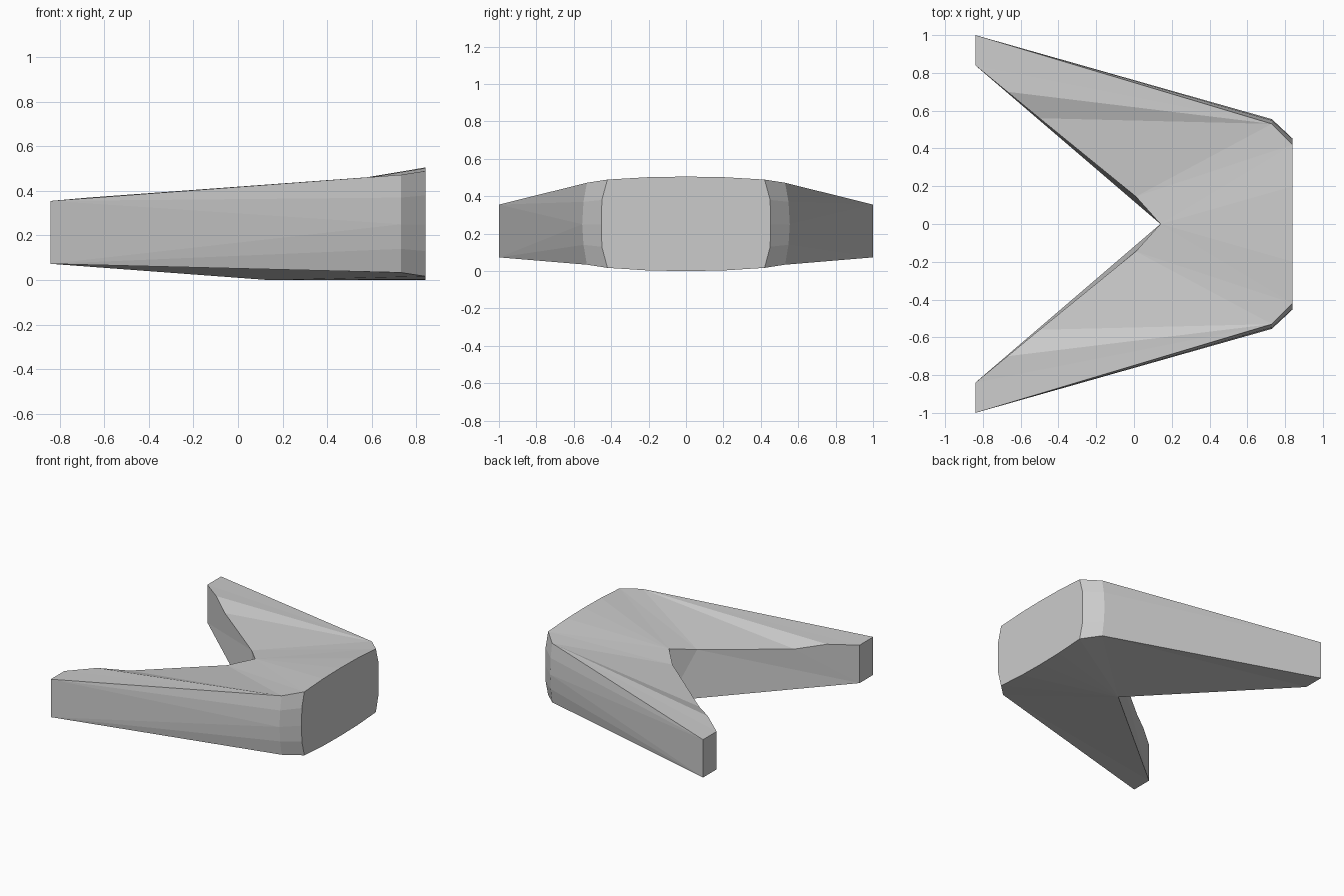
import bpy
import bmesh

cube = bpy.data.objects.get("Cube")
if cube:
    bpy.data.objects.remove(cube, do_unlink=True)

# Single plain grey finish
grey = bpy.data.materials.new("light_grey")
grey.use_nodes = True
colour = (0.6, 0.6, 0.6, 1)
grey.diffuse_color = colour
grey.node_tree.nodes["Principled BSDF"].inputs["Base Color"].default_value = colour

bm = bmesh.new()


def column(x, points):
    """Vertices at one x station, from (y, z) pairs listed top to bottom."""
    return [bm.verts.new((x, y, z)) for y, z in points]


def bridge(a, b):
    """Skin two columns of equal length with quads."""
    for i in range(len(a) - 1):
        bm.faces.new((a[i], a[i + 1], b[i + 1], b[i]))


def fan(centre, rim):
    """Triangles from one vertex to a chain of vertices."""
    for a, b in zip(rim, rim[1:]):
        bm.faces.new((centre, a, b))


# Columns around one arm: outer tip, bowed shoulder, bowed corner, blunt end
tip = column(-0.84, [(1, 0.355), (0.999, 0.073)])
shoulder = column(0.73, [(0.53, 0.472), (0.548, 0.37), (0.555, 0.25),
                         (0.548, 0.14), (0.53, 0.034)])
corner = column(0.84, [(0.42, 0.489), (0.45, 0.38), (0.452, 0.25),
                       (0.45, 0.13), (0.42, 0.017)])
end_side = column(0.84, [(0.2, 0.502), (0.2, 0.003)])
end_mid = column(0.84, [(0, 0.505), (0, 0)])
notch = column(0.14, [(0, 0.387), (0, 0)])

# Inner edge: wavy along the top, straight along the bottom
inner_tip = column(-0.84, [(0.84, 0.355), (0.84, 0.073)])
wave = [column(x, [(y, z)])[0] for x, y, z in
        ((-0.67, 0.70, 0.37), (-0.50, 0.56, 0.342), (0.01, 0.145, 0.36))]
inner_top = [inner_tip[0], *wave, notch[0]]

# Outer wall, bevelled corner, blunt end and tip cap
fan(tip[1], shoulder[2:])
bm.faces.new((tip[0], tip[1], shoulder[2]))
fan(tip[0], shoulder[:3])
bridge(shoulder, corner)
bm.faces.new([*corner, end_side[1], end_mid[1], end_mid[0], end_side[0]])
bm.faces.new([*tip, inner_tip[1], inner_tip[0]])

# Inner wall
fan(inner_tip[1], inner_top[:4])
bm.faces.new((inner_tip[1], wave[2], notch[1]))
bm.faces.new((notch[1], wave[2], notch[0]))

# Top and bottom skins
fan(shoulder[0], [tip[0], *inner_top[:4]])
bm.faces.new((shoulder[0], wave[2], corner[0]))
fan(corner[0], [wave[2], notch[0], end_side[0]])
bm.faces.new((notch[0], end_mid[0], end_side[0]))
fan(shoulder[-1], [tip[1], inner_tip[1], notch[1], corner[-1]])
fan(notch[1], [corner[-1], end_side[1], end_mid[1]])

# Mirror into the opposite arm and weld along the centre line
half = bm.verts[:] + bm.edges[:] + bm.faces[:]
bmesh.ops.mirror(bm, geom=half, axis='Y', merge_dist=0.0005)
bmesh.ops.remove_doubles(bm, verts=bm.verts, dist=0.0005)
bmesh.ops.dissolve_limit(bm, angle_limit=0.002, verts=bm.verts, edges=bm.edges)
bmesh.ops.recalc_face_normals(bm, faces=bm.faces)

mesh = bpy.data.meshes.new("forked_body")
bm.to_mesh(mesh)
bm.free()
mesh.materials.append(grey)
body = bpy.data.objects.new("forked_body", mesh)
bpy.context.collection.objects.link(body)
